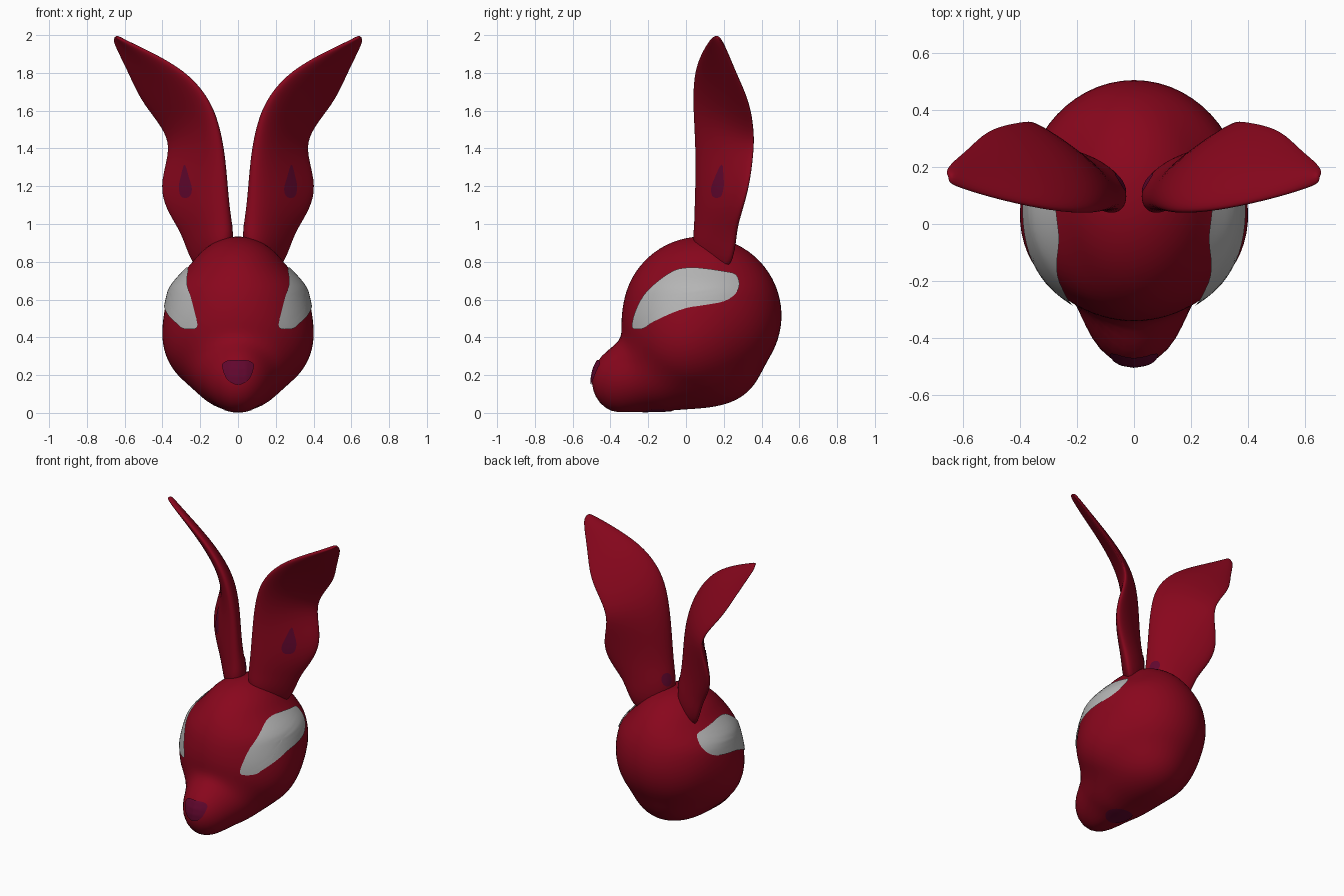
import bpy, bmesh, math
from mathutils import Vector
from mathutils.bvhtree import BVHTree

if "Cube" in bpy.data.objects:
    bpy.data.objects.remove(bpy.data.objects["Cube"])


def material(name, rgb):
    m = bpy.data.materials.new(name)
    m.diffuse_color = (*rgb, 1)
    m.use_nodes = True
    m.node_tree.nodes["Principled BSDF"].inputs["Base Color"].default_value = m.diffuse_color
    return m


RED = material("crimson fur", (0.25, 0.002, 0.012))
GREY = material("pale grey", (0.46, 0.46, 0.46))
PLUM = material("dark plum", (0.12, 0.002, 0.027))


def finish(name, bm, mat, mirror=False, subsurf=0):
    mesh = bpy.data.meshes.new(name)
    bm.to_mesh(mesh)
    bm.free()
    mesh.materials.append(mat)
    for p in mesh.polygons:
        p.use_smooth = True
    ob = bpy.data.objects.new(name, mesh)
    bpy.context.collection.objects.link(ob)
    if subsurf:
        s = ob.modifiers.new("smooth", 'SUBSURF')
        s.levels = s.render_levels = subsurf
    if mirror:
        m = ob.modifiers.new("mirror", 'MIRROR')
        m.use_mirror_merge = False
    return ob


# --- head: smooth blend of ellipsoids (skull, cheeks, jaw, snout, neck stub) ---
BLOBS = [((0, 0.085, 0.515), (0.385, 0.42, 0.418)),
         ((0, 0.0, 0.37), (0.375, 0.29, 0.28)),
         ((0, -0.17, 0.19), (0.215, 0.26, 0.18)),
         ((0, -0.36, 0.165), (0.12, 0.13, 0.15)),
         ((0, 0.14, 0.21), (0.19, 0.21, 0.155))]
BLEND = 0.12


def distance(p):
    d = None
    for c, r in BLOBS:
        q = [(p[i] - c[i]) / r[i] for i in range(3)]
        k0 = math.sqrt(sum(a * a for a in q))
        k1 = math.sqrt(sum((q[i] / r[i]) ** 2 for i in range(3)))
        e = k0 * (k0 - 1) / max(k1, 1e-6)
        if d is None:
            d = e
        else:
            h = max(BLEND - abs(d - e), 0) / BLEND
            d = min(d, e) - h * h * BLEND / 4
    return d


bm = bmesh.new()
bmesh.ops.create_uvsphere(bm, u_segments=72, v_segments=48, radius=1)
centre = Vector((0, 0, 0.36))
for v in bm.verts:
    direction, r = v.co.normalized(), 1.0
    for _ in range(60):
        step = distance(centre + direction * r)
        if step < 0.0005:
            break
        r -= step * 0.6
    v.co = centre + direction * r
    # narrow the forehead above the eyes
    t = min(max((v.co.z - 0.64) / 0.17, 0), 1)
    v.co.x *= 1 - 0.15 * t * t * (3 - 2 * t)
    v.co.z = max(v.co.z, 0.004)
head = finish("head", bm, RED)

# --- ears: loft between a front edge and a back edge, mirrored ---
# (front edge point, back edge point, half thickness)
EAR = [((0.06, 0.09, 0.80), (0.21, 0.23, 0.74), 0.05),
       ((0.03, 0.06, 0.91), (0.262, 0.265, 0.87), 0.072),
       ((0.032, 0.07, 0.99), (0.30, 0.27, 0.97), 0.068),
       ((0.045, 0.07, 1.09), (0.375, 0.305, 1.08), 0.065),
       ((0.055, 0.07, 1.22), (0.405, 0.34, 1.20), 0.062),
       ((0.07, 0.065, 1.38), (0.365, 0.36, 1.34), 0.055),
       ((0.10, 0.055, 1.54), (0.355, 0.368, 1.44), 0.047),
       ((0.155, 0.047, 1.68), (0.41, 0.362, 1.54), 0.039),
       ((0.275, 0.055, 1.815), (0.51, 0.34, 1.66), 0.032),
       ((0.45, 0.09, 1.912), (0.575, 0.27, 1.81), 0.024),
       ((0.61, 0.135, 1.985), (0.642, 0.215, 1.945), 0.016),
       ((0.645, 0.155, 2.003), (0.654, 0.185, 1.985), 0.01)]
N = 14
mids = [(Vector(f) + Vector(b)) / 2 for f, b, _ in EAR]
bm = bmesh.new()
rings = []
for i, (f, b, t) in enumerate(EAR):
    f, b = Vector(f), Vector(b)
    chord = (b - f).normalized()
    along = mids[min(i + 1, len(EAR) - 1)] - mids[max(i - 1, 0)]
    front = chord.cross(along).normalized()
    half = (b - f).length / 2
    ring = []
    for k in range(N):
        c, s = math.cos(math.tau * k / N), math.sin(math.tau * k / N)
        offset = t * (1 + 0.35 * c) * s + 0.012 * c * c
        ring.append(bm.verts.new(mids[i] - chord * half * c * 1.03 + front * offset))
    rings.append(ring)
for a, b in zip(rings, rings[1:]):
    for k in range(N):
        bm.faces.new((a[k], a[(k + 1) % N], b[(k + 1) % N], b[k]))
bm.faces.new(rings[0])
bm.faces.new(rings[-1])
bmesh.ops.recalc_face_normals(bm, faces=bm.faces)
ear = finish("ears", bm, RED, mirror=True, subsurf=2)

bpy.context.view_layer.update()
depsgraph = bpy.context.evaluated_depsgraph_get()


# --- thin plates laid on a surface: outline cast along one axis ---
def plate(name, target, outline, middle, place, ray, mat, mirror=False, lift=0.007, rings=10):
    tree = BVHTree.FromObject(target, depsgraph)
    ray = Vector(ray)
    bm = bmesh.new()

    def drop(u, w):
        start = Vector(place(u, w))
        hit, normal, _, _ = tree.ray_cast(start, ray)
        if hit is None:
            hit, normal, _, _ = tree.find_nearest(start)
        if normal.dot(ray) > 0:
            normal = -normal
        return bm.verts.new(hit + normal * lift)

    # refine the outline with a closed Catmull-Rom curve
    n, fine = len(outline), []
    for i in range(n):
        p = [Vector(outline[(i + j) % n]) for j in (-1, 0, 1, 2)]
        for t in (0, 0.33, 0.67):
            fine.append(0.5 * (2 * p[1] + (p[2] - p[0]) * t
                        + (2 * p[0] - 5 * p[1] + 4 * p[2] - p[3]) * t * t
                        + (3 * p[1] - p[0] - 3 * p[2] + p[3]) * t ** 3))
    m = Vector(middle)
    loops = [[drop(*(m + (q - m) * r / rings)) for q in fine] for r in range(1, rings + 1)]
    hub, count = drop(*m), len(fine)
    for k in range(count):
        j = (k + 1) % count
        bm.faces.new((hub, loops[0][k], loops[0][j]))
        for a, b in zip(loops, loops[1:]):
            bm.faces.new((a[k], b[k], b[j], a[j]))
    bm.normal_update()
    if sum((f.normal * f.calc_area() for f in bm.faces), Vector()).dot(ray) > 0:
        bmesh.ops.reverse_faces(bm, faces=bm.faces)
    return finish(name, bm, mat, mirror)


def oval(cu, cw, ru, rw, n=12):
    return [(cu + ru * math.cos(math.tau * k / n), cw + rw * math.sin(math.tau * k / n))
            for k in range(n)]


# eyes, seen from the side
EYE = [(-0.28, 0.455), (-0.265, 0.53), (-0.22, 0.62), (-0.15, 0.69), (-0.06, 0.75),
       (0.02, 0.765), (0.10, 0.76), (0.20, 0.745), (0.26, 0.73), (0.28, 0.68),
       (0.26, 0.63), (0.20, 0.59), (0.10, 0.57), (0.0, 0.553), (-0.10, 0.515),
       (-0.18, 0.475), (-0.215, 0.45), (-0.25, 0.443)]
plate("eyes", head, EYE, (-0.02, 0.64), lambda y, z: (1, y, z), (-1, 0, 0), GREY, True)

# nose, seen from the front
NOSE = [(0, 0.15), (0.04, 0.163), (0.068, 0.2), (0.08, 0.25), (0.055, 0.272),
        (0, 0.275), (-0.055, 0.272), (-0.08, 0.25), (-0.068, 0.2), (-0.04, 0.163)]
plate("nose", head, NOSE, (0, 0.22), lambda x, z: (x, -1, z), (0, 1, 0), PLUM, lift=0.008)

# patch under the chin
plate("chin_patch", head, oval(0, -0.15, 0.085, 0.085), (0, -0.15),
      lambda x, y: (x, y, -1), (0, 0, 1), PLUM, lift=0.004)

# teardrop marks inside the ears, and small spots between the ear roots
TEAR = [(0.28, 1.315), (0.258, 1.25), (0.242, 1.19), (0.25, 1.15), (0.275, 1.138),
        (0.302, 1.15), (0.31, 1.20), (0.298, 1.26)]
plate("ear_marks", ear, TEAR, (0.277, 1.2), lambda x, z: (x, -1, z), (0, 1, 0), PLUM, True, 0.004)
plate("ear_root_spots", ear, oval(0.145, 0.99, 0.03, 0.045), (0.145, 0.99),
      lambda y, z: (0, y, z), (1, 0, 0), PLUM, True, 0.004, 5)
